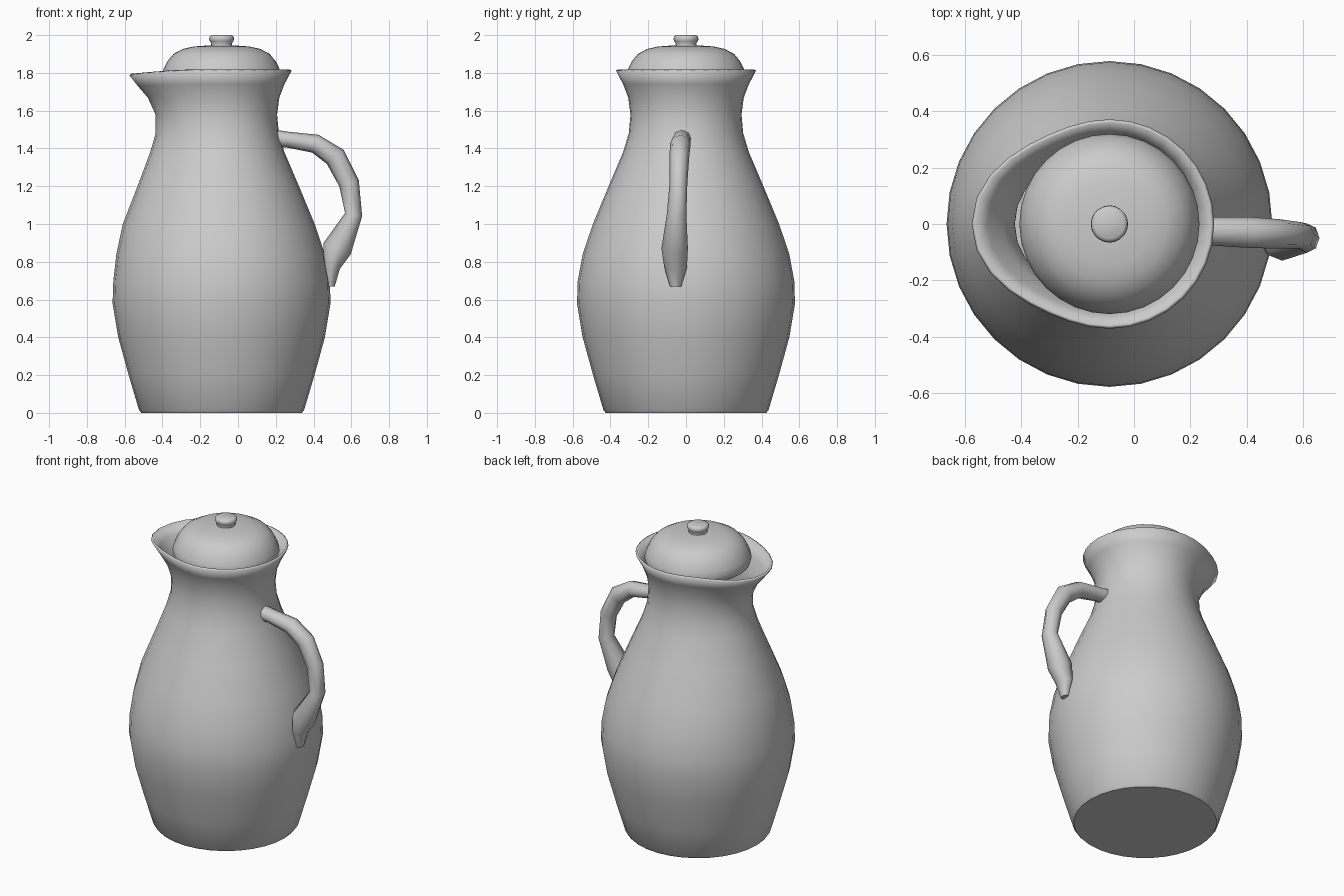
import bpy, bmesh, math
from mathutils import Vector

if "Cube" in bpy.data.objects:
    bpy.data.objects.remove(bpy.data.objects["Cube"])

CX = -0.087  # axis of the body, shifted because the handle is on +x


def finish(name, rings, cap_start=True, cap_end=True, angle=45, thickness=0):
    """Skin a list of equal-length point rings into a smooth-shaded object."""
    bm = bmesh.new()
    loops = [[bm.verts.new(p) for p in ring] for ring in rings]
    n = len(loops[0])
    for a, b in zip(loops, loops[1:]):
        for i in range(n):
            j = (i + 1) % n
            bm.faces.new((a[i], a[j], b[j], b[i]))
    if cap_start:
        bm.faces.new(loops[0][::-1])
    if cap_end:
        bm.faces.new(loops[-1])
    bmesh.ops.recalc_face_normals(bm, faces=bm.faces[:])
    # an open shell must still face away from the axis
    side = next(f for f in bm.faces if len(f.verts) == 4)
    if cap_start != cap_end:
        c = side.calc_center_median()
        if side.normal.dot(Vector((c.x - CX, c.y, 0))) < 0:
            bmesh.ops.reverse_faces(bm, faces=bm.faces[:])
    mesh = bpy.data.meshes.new(name)
    bm.to_mesh(mesh)
    bm.free()
    obj = bpy.data.objects.new(name, mesh)
    bpy.context.collection.objects.link(obj)
    if thickness:
        mod = obj.modifiers.new("wall", 'SOLIDIFY')
        mod.thickness = thickness
        mod.offset = -1
    bpy.ops.object.select_all(action='DESELECT')
    obj.select_set(True)
    bpy.context.view_layer.objects.active = obj
    bpy.ops.object.shade_smooth_by_angle(angle=math.radians(angle))
    return obj


def lathe_ring(z, r, n, pull=0.0, dip=0.0):
    """Circle around the body axis, drawn out towards -x by pull."""
    ring = []
    for i in range(n):
        a = 2 * math.pi * i / n
        w = max(0.0, -math.cos(a)) ** 4
        rr = r + pull * w
        ring.append((CX + rr * math.cos(a), rr * math.sin(a), z - dip * w))
    return ring


# Body: height, radius, spout pull, spout dip
body = [
    (0.00, 0.425, 0, 0), (0.015, 0.437, 0, 0), (0.20, 0.492, 0, 0),
    (0.40, 0.547, 0, 0), (0.58, 0.577, 0, 0), (0.70, 0.573, 0, 0),
    (0.84, 0.547, 0.01, 0), (1.00, 0.493, 0.03, 0), (1.20, 0.410, 0.035, 0),
    (1.38, 0.333, 0.045, 0), (1.48, 0.303, 0.046, 0), (1.58, 0.294, 0.056, 0),
    (1.67, 0.306, 0.085, 0), (1.74, 0.333, 0.11, 0.01), (1.812, 0.371, 0.117, 0.025),
]
finish("pitcher_body", [lathe_ring(z, r, 32, p, d) for z, r, p, d in body],
       cap_end=False, thickness=0.014)

# Domed lid resting inside the mouth
lid = [(1.73, 0.28), (1.75, 0.31), (1.78, 0.319), (1.815, 0.310), (1.86, 0.288),
       (1.90, 0.255), (1.927, 0.205), (1.94, 0.145), (1.946, 0.06)]
finish("lid", [lathe_ring(z, r, 32) for z, r in lid], angle=60)

# Knob on the lid
knob = [(1.93, 0.060), (1.955, 0.054), (1.967, 0.062), (1.978, 0.066),
        (1.992, 0.064), (2.0, 0.052)]
finish("lid_knob", [lathe_ring(z, r, 20) for z, r in knob], angle=60)

# Handle: centre x, y, z, half width in the xz plane, half width in y
path = [
    (0.16, -0.02, 1.455, 0.050, 0.050), (0.26, -0.025, 1.447, 0.042, 0.050),
    (0.41, -0.03, 1.425, 0.050, 0.055), (0.515, -0.035, 1.355, 0.058, 0.052),
    (0.588, -0.04, 1.215, 0.054, 0.047), (0.612, -0.05, 1.05, 0.046, 0.052),
    (0.525, -0.06, 0.87, 0.078, 0.070), (0.495, -0.055, 0.77, 0.045, 0.060),
    (0.49, -0.055, 0.67, 0.022, 0.030),
]
centres = [Vector(p[:3]) for p in path]
rings = []
for k, (x, y, z, h, w) in enumerate(path):
    t = centres[min(k + 1, len(path) - 1)] - centres[max(k - 1, 0)]
    out = Vector((-t.z, 0, t.x)).normalized()
    rings.append([centres[k] + out * h * math.cos(a) + Vector((0, w * math.sin(a), 0))
                  for a in (2 * math.pi * i / 8 for i in range(8))])
finish("handle", rings, angle=70)
